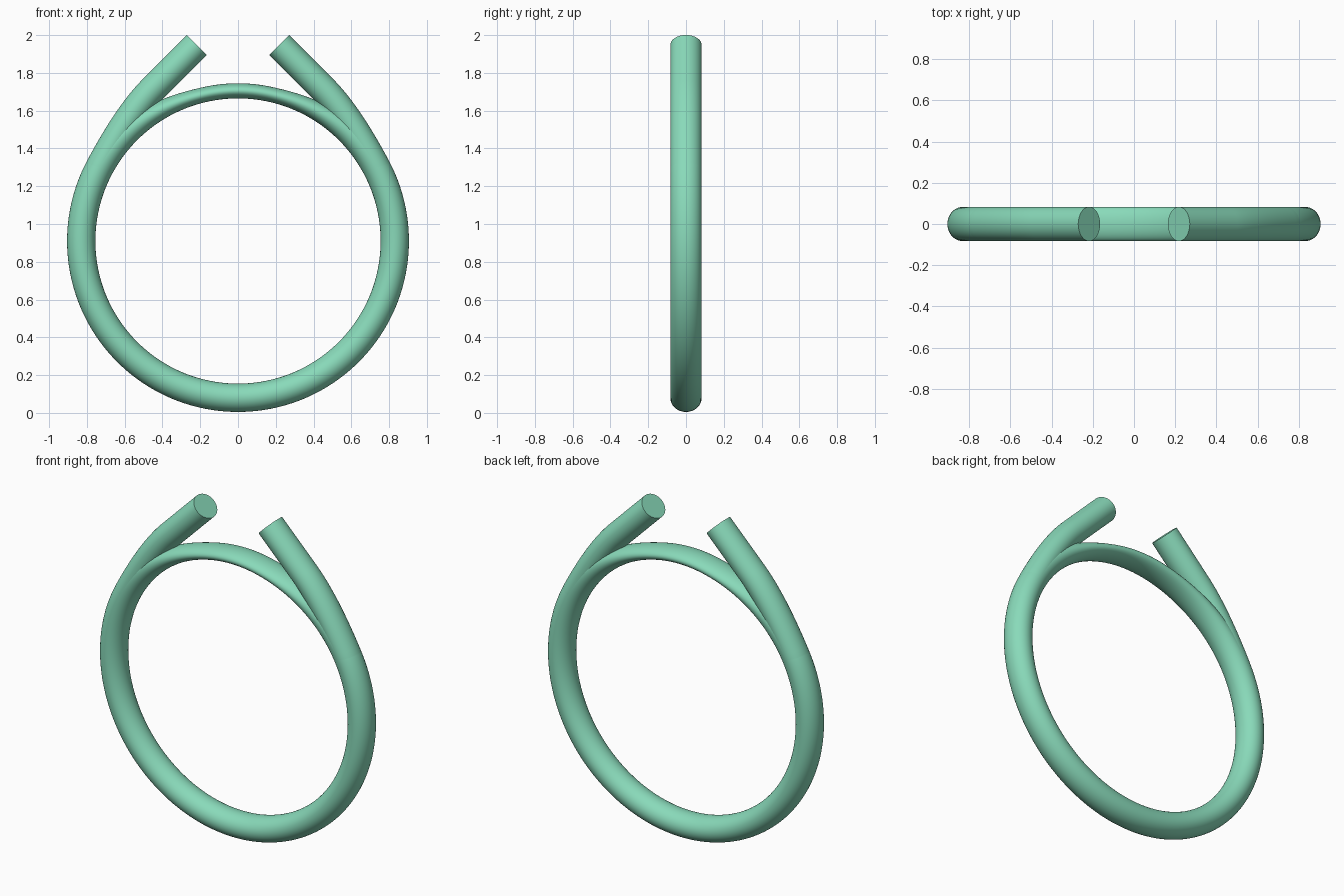
import bpy, bmesh
from math import sin, cos, pi, radians, asin, degrees
from mathutils import Vector

if "Cube" in bpy.data.objects:
    bpy.data.objects.remove(bpy.data.objects["Cube"])

CZ, INNER = 0.91, 0.755          # ring centre height, finger hole radius
HALF, HALF_Y = 0.075, 0.083      # half thickness (radial) and half width
SIDES = 48

mint = bpy.data.materials.new("mint")
mint.diffuse_color = (0.25, 0.70, 0.49, 1)
mint.use_nodes = True
mint.node_tree.nodes["Principled BSDF"].inputs["Base Color"].default_value = mint.diffuse_color


def sweep(name, stations, closed):
    """Loft ellipses: each station is (centre, outward normal, half thickness, half width)."""
    bm = bmesh.new()
    rings = []
    for c, n, a, b in stations:
        rings.append([bm.verts.new(c + n * (a * cos(2 * pi * k / SIDES))
                                   + Vector((0, b * sin(2 * pi * k / SIDES), 0)))
                      for k in range(SIDES)])
    pairs = list(zip(rings, rings[1:]))
    if closed:
        pairs.append((rings[-1], rings[0]))
    else:
        bm.faces.new(rings[0])
        bm.faces.new(rings[-1])
    for r, s in pairs:
        for k in range(SIDES):
            j = (k + 1) % SIDES
            bm.faces.new((r[k], r[j], s[j], s[k]))
    bmesh.ops.recalc_face_normals(bm, faces=bm.faces)
    mesh = bpy.data.meshes.new(name)
    bm.to_mesh(mesh)
    bm.free()
    ob = bpy.data.objects.new(name, mesh)
    bpy.context.collection.objects.link(ob)
    mesh.materials.append(mint)
    bpy.ops.object.select_all(action='DESELECT')
    ob.select_set(True)
    bpy.context.view_layer.objects.active = ob
    bpy.ops.object.shade_smooth_by_angle(angle=radians(40))
    return ob


# Ring band: constant inner radius, thinning towards the top
stations = []
for i in range(192):
    t = 2 * pi * i / 192
    elevation = degrees(asin(max(-1, min(1, sin(t)))))
    f = max(0, min(1, (elevation - 25) / 53))
    half = HALF - 0.035 * f * f * (3 - 2 * f)
    n = Vector((cos(t), 0, sin(t)))
    stations.append((Vector((0, 0, CZ)) + n * (INNER + half), n, half, HALF_Y))
sweep("ring_band", stations, True)

# Open prongs: leave the ring smoothly, then run straight at 45 degrees
R = INNER + HALF
stations = []
for deg in (18, 21, 24):
    n = Vector((-cos(radians(deg)), 0, sin(radians(deg))))
    stations.append((Vector((0, 0, CZ)) + n * R, n, HALF * 0.985, HALF_Y * 0.985))
a = radians(28)
p0 = Vector((-R * cos(a), 0, CZ + R * sin(a)))
p1 = Vector((-0.583, 0, 1.582))
p2 = Vector((-0.45, 0, 1.715))
for i in range(25):
    t = i / 24
    c = p0 * (1 - t) ** 2 + p1 * (2 * t * (1 - t)) + p2 * t ** 2
    d = ((p1 - p0) * (1 - t) + (p2 - p1) * t).normalized()
    stations.append((c, Vector((-d.z, 0, d.x)), HALF, HALF_Y))
stations.append((Vector((-0.2175, 0, 1.9475)), Vector((-1, 0, 1)).normalized(), HALF, HALF_Y))
prongs = sweep("open_prongs", stations, False)
mirror = prongs.modifiers.new("mirror", 'MIRROR')
mirror.use_axis = (True, False, False)
mirror.use_mirror_merge = False
